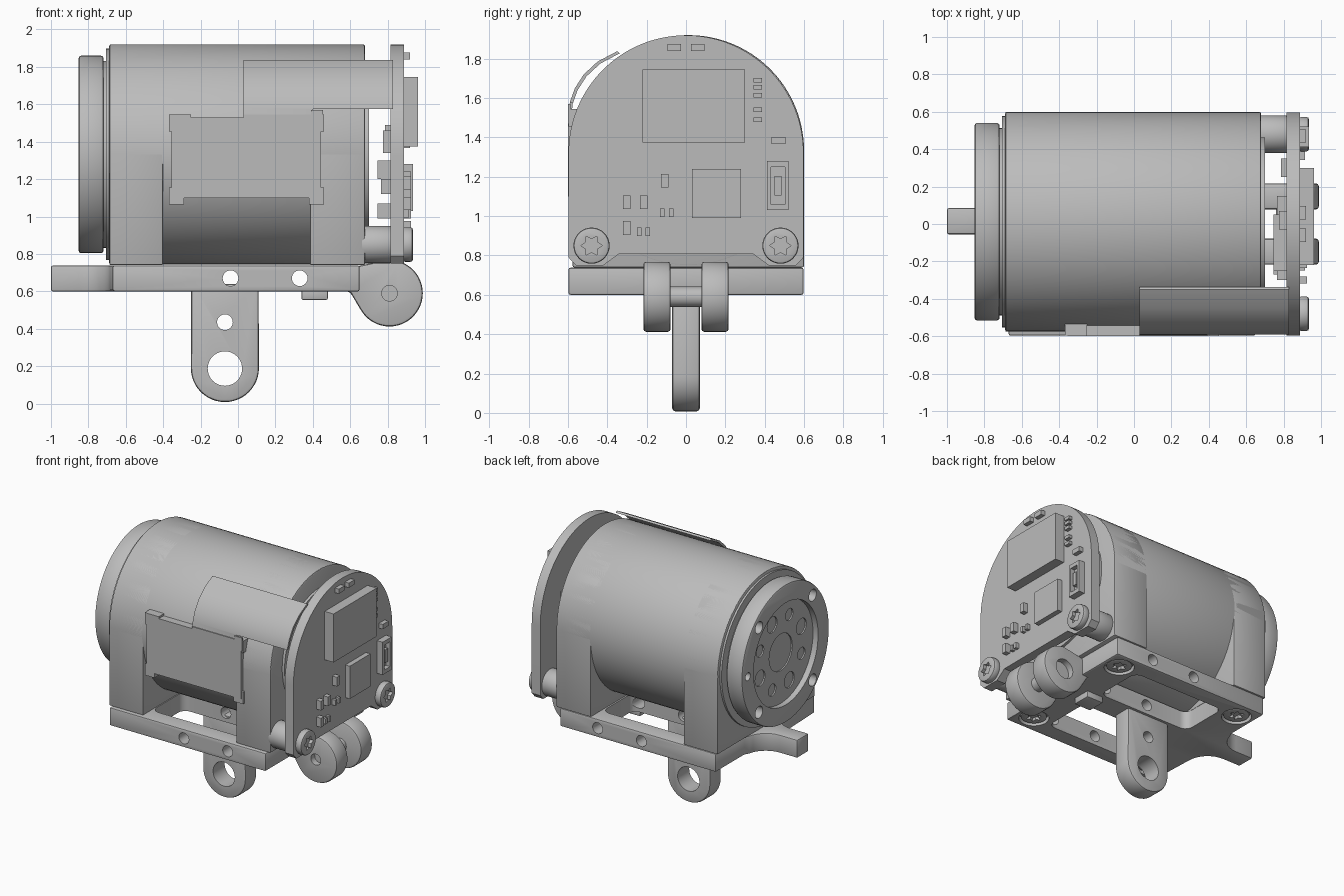
import bpy, bmesh
from math import sin, cos, pi, radians

cube = bpy.data.objects.get("Cube")
if cube:
    bpy.data.objects.remove(cube, do_unlink=True)

grey = bpy.data.materials.new("plain grey")
grey.use_nodes = True
grey.diffuse_color = (0.5, 0.5, 0.5, 1)
grey.node_tree.nodes["Principled BSDF"].inputs["Base Color"].default_value = (0.5, 0.5, 0.5, 1)

CY, CZ, R = 0.012, 1.332, 0.588     # motor axis and housing radius


def arc(u, v, r, a0=0, a1=360, n=48):
    """Points on an arc; a full circle omits the repeated end."""
    steps = n if a1 - a0 == 360 else n + 1
    angles = [radians(a0 + (a1 - a0) * i / n) for i in range(steps)]
    return [(u + r * cos(a), v + r * sin(a)) for a in angles]


def rect(u0, u1, v0, v1):
    return [(u0, v0), (u1, v0), (u1, v1), (u0, v1)]


def star(u, v, r):
    """Six-lobed driver recess."""
    return [(u + r * k * cos(i * pi / 6), v + r * k * sin(i * pi / 6))
            for i, k in enumerate([1, 0.62] * 6)]


def prism(name, axis, points, a, b, bevel=0):
    """Extrude a profile along an axis: x uses (y, z), y uses (x, z), z uses (x, y)."""
    place = {"x": lambda u, v, w: (w, u, v),
             "y": lambda u, v, w: (u, w, v),
             "z": lambda u, v, w: (u, v, w)}[axis]
    bm = bmesh.new()
    low = [bm.verts.new(place(u, v, a)) for u, v in points]
    high = [bm.verts.new(place(u, v, b)) for u, v in points]
    bm.faces.new(low)
    bm.faces.new(high)
    for i in range(len(points)):
        j = (i + 1) % len(points)
        bm.faces.new((low[i], low[j], high[j], high[i]))
    bmesh.ops.recalc_face_normals(bm, faces=bm.faces)
    mesh = bpy.data.meshes.new(name)
    bm.to_mesh(mesh)
    bm.free()
    mesh.materials.append(grey)
    obj = bpy.data.objects.new(name, mesh)
    bpy.context.collection.objects.link(obj)
    if bevel:
        mod = obj.modifiers.new("edge", "BEVEL")
        mod.width, mod.segments = bevel, 2
        mod.limit_method, mod.angle_limit = "ANGLE", radians(40)
        apply(obj)
    return obj


def select(obj):
    bpy.ops.object.select_all(action="DESELECT")
    obj.select_set(True)
    bpy.context.view_layer.objects.active = obj


def apply(obj):
    select(obj)
    for mod in list(obj.modifiers):
        bpy.ops.object.modifier_apply(modifier=mod.name)


def boolean(obj, operation, others):
    for other in others:
        mod = obj.modifiers.new("bool", "BOOLEAN")
        mod.operation, mod.object, mod.solver = operation, other, "EXACT"
        apply(obj)
        bpy.data.objects.remove(other, do_unlink=True)


def cut(obj, axis, profiles, a, b):
    boolean(obj, "DIFFERENCE", [prism("cutter", axis, p, a, b) for p in profiles])


# Motor housing: long barrel with a foot saddle at each end
prism("motor_barrel", "x", arc(CY, CZ, R, n=96), -0.69, 0.68, 0.012)
saddle = [(CY - R, 0.74), (CY + R, 0.74)] + arc(CY, CZ, R, 0, 180, 48)
for name, x0, x1 in (("front_saddle", -0.688, -0.4), ("rear_saddle", 0.385, 0.678)):
    prism(name, "x", saddle, x0, x1, 0.008)
prism("rear_inner_cap", "x", arc(CY, CZ, 0.45), 0.67, 0.7)
prism("neck_ring", "x", arc(CY, CZ, 0.565, n=72), -0.705, -0.68)
prism("neck", "x", arc(CY, CZ, 0.5, n=72), -0.73, -0.69)

# Output flange: dished face with bolt holes and shallow pockets
flange = prism("output_flange", "x", arc(CY, CZ, 0.528, n=96), -0.853, -0.718, 0.015)
cut(flange, "x", [arc(CY, CZ, 0.39, n=64)], -0.9, -0.81)
bolts = [45, 135, 225, 315, 0]
cut(flange, "x", [arc(CY + 0.458 * cos(radians(a)), CZ + 0.458 * sin(radians(a)),
                      0.045 if a else 0.03, n=24) for a in bolts], -0.9, -0.77)
pockets = [arc(CY, CZ, 0.14, n=32)]
for i in range(8):
    a = i * pi / 4 + pi / 8
    pockets.append(arc(CY + 0.27 * cos(a), CZ + 0.27 * sin(a), 0.06 if i % 2 else 0.045, n=24))
cut(flange, "x", pockets, -0.82, -0.8)

# Base plate: flared nose arm, two windows, side holes and countersunk screws
half = 0.07
outline = [(0.65, -0.597), (0.65, 0.597), (-0.67, 0.597), (-0.67, 0.25)]
outline += arc(-0.85, 0.25, 0.165, 0, -90, 8)[1:] + [(-1.0, 0.085), (-1.0, -0.055)]
outline += arc(-0.85, -0.22, 0.165, 90, 0, 8) + [(-0.67, -0.597)]
plate = prism("base_plate", "z", outline, 0.6, 0.738, 0.01)
windows = []
for s in (-1, 1):
    v0, v1 = sorted((s * 0.09, s * 0.47))
    windows.append([p for c, d, a in ((0.32, v1 - 0.06, 0), (-0.34, v1 - 0.06, 90),
                                      (-0.34, v0 + 0.06, 180), (0.32, v0 + 0.06, 270))
                    for p in arc(c, d, 0.06, a, a + 90, 5)])
cut(plate, "z", windows, 0.5, 0.8)
cut(plate, "y", [arc(x, 0.67, 0.042, n=24) for x in (-0.04, 0.33)], -0.8, 0.8)
for sx in (-0.54, 0.52):
    for sy in (-0.46, 0.46):
        cut(plate, "z", [arc(sx, sy, 0.105, n=32)], 0.5, 0.64)
        screw = prism("plate_screw", "z", arc(sx, sy, 0.092, n=32), 0.608, 0.65, 0.01)
        cut(screw, "z", [star(sx, sy, 0.055)], 0.55, 0.63)
prism("lower_stud", "z", rect(0.34, 0.48, -half, half), 0.555, 0.61, 0.006)

# Hanging lug with two holes
lug_profile = [(-0.25, 0.64)] + arc(-0.07, 0.19, 0.182, 180, 360, 24) + [(0.11, 0.64)]
lug = prism("hanging_lug", "y", lug_profile, -half, half, 0.015)
cut(lug, "y", [arc(-0.07, 0.187, 0.092, n=40), arc(-0.07, 0.435, 0.042, n=24)], -0.2, 0.2)

# Hinge ears with a pin between them
for side in (-1, 1):
    y0, y1 = sorted((side * 0.078, side * 0.217))
    profile = arc(0.81, 0.59, 0.178, -150, 90, 32) + [(0.72, 0.752), (0.64, 0.735), (0.56, 0.735),
                                                     (0.56, 0.605), (0.6, 0.595)]
    ear = prism("hinge_ear", "y", profile, y0, y1, 0.015)
    outer = sorted((side * 0.17, side * 0.3))
    cut(ear, "y", [arc(0.81, 0.59, 0.042 if side < 0 else 0.075, n=24)], *outer)
prism("hinge_pin", "y", arc(0.81, 0.59, 0.052, n=24), -0.1, 0.1)

# Circuit board with arched top and two bottom lobes
board = [(-0.56, 0.75), (-0.42, 0.75), (-0.34, 0.808), (0.34, 0.808), (0.42, 0.75),
         (0.56, 0.75), (0.597, 0.79)] + arc(0, 1.322, 0.597, 0, 180, 64) + [(-0.597, 0.79)]
prism("circuit_board", "x", board, 0.815, 0.887)

# Board screws and standoffs
for y in (-0.48, 0.48):
    prism("standoff", "x", arc(y, 0.85, 0.1, n=32), 0.66, 0.82, 0.008)
    screw = prism("board_screw", "x", arc(y, 0.85, 0.092, n=32), 0.88, 0.935, 0.012)
    cut(screw, "x", [star(y, 0.85, 0.055)], 0.91, 1)


def chip(name, y, z, w, h, x0, x1):
    return prism(name, "x", rect(y - w / 2, y + w / 2, z - h / 2, z + h / 2), x0, x1)


# Chips on the outer face
chip("large_chip", 0.04, 1.56, 0.52, 0.37, 0.88, 0.963)
chip("medium_chip", 0.155, 1.115, 0.25, 0.25, 0.88, 0.925)
for y in (-0.06, 0.06):
    chip("top_part", y, 1.858, 0.07, 0.036, 0.88, 0.92)
for z in (1.69, 1.655, 1.615, 1.54, 1.49):
    chip("row_part", 0.365, z, 0.045, 0.024, 0.88, 0.915)
for y, z in ((-0.3, 1.07), (-0.215, 1.07), (-0.3, 0.94), (-0.108, 1.18)):
    chip("tall_part", y, z, 0.038, 0.07, 0.88, 0.925)
for y, z in ((-0.237, 0.92), (-0.195, 0.92), (-0.12, 1.017), (-0.075, 1.017)):
    chip("small_part", y, z, 0.022, 0.042, 0.88, 0.915)
chip("wide_part", 0.47, 1.385, 0.07, 0.036, 0.88, 0.92)

# Connector socket
socket = chip("connector", 0.467, 1.155, 0.11, 0.25, 0.88, 0.935)
cut(socket, "x", [rect(0.432, 0.502, 1.06, 1.25)], 0.9, 1)
chip("connector_core", 0.467, 1.155, 0.035, 0.1, 0.88, 0.93)

# Parts on the inner face
for y, z, w, h, depth in ((-0.1, 1.25, 0.3, 0.1, 0.07), (-0.2, 1.03, 0.14, 0.08, 0.07),
                          (0.02, 1.4, 0.1, 0.12, 0.04), (-0.22, 1.16, 0.16, 0.08, 0.05),
                          (0.1, 1.03, 0.1, 0.07, 0.05), (0.3, 1.45, 0.1, 0.08, 0.03)):
    chip("inner_part", y, z, w, h, 0.815 - depth, 0.82)

# Flexible cable: bowed strip leading to a flat pad on the barrel side
bow = [(-0.598, 1.5), (-0.59, 1.58), (-0.565, 1.65), (-0.52, 1.72), (-0.45, 1.785), (-0.35, 1.838)]
inner = [(y + 0.014, z - 0.01) for y, z in reversed(bow)]
strip = prism("cable_strip", "x", bow + inner, 0.03, 0.83)
cut(strip, "y", [rect(0.4, 0.9, 1.4, 1.575)], -0.8, 0)
pad = prism("cable_pad", "y", rect(-0.355, 0.445, 1.1, 1.545), -0.6, -0.5)
cut(pad, "y", [rect(-0.25, 0.03, 1.53, 1.6)], -0.8, 0)
for x in (-0.33, 0.42):
    for z in (1.11, 1.5):
        prism("pad_clip", "y", rect(x - 0.04, x + 0.04, z - 0.045, z + 0.045), -0.596, -0.5)
prism("cable_neck", "y", rect(0.39, 0.455, 1.47, 1.57), -0.6, -0.587)

# Smooth curved sides, keep crisp edges
for obj in list(bpy.context.scene.objects):
    if obj.type == "MESH" and obj.data.materials and obj.data.materials[0] == grey:
        select(obj)
        bpy.ops.object.shade_smooth_by_angle(angle=radians(30))
